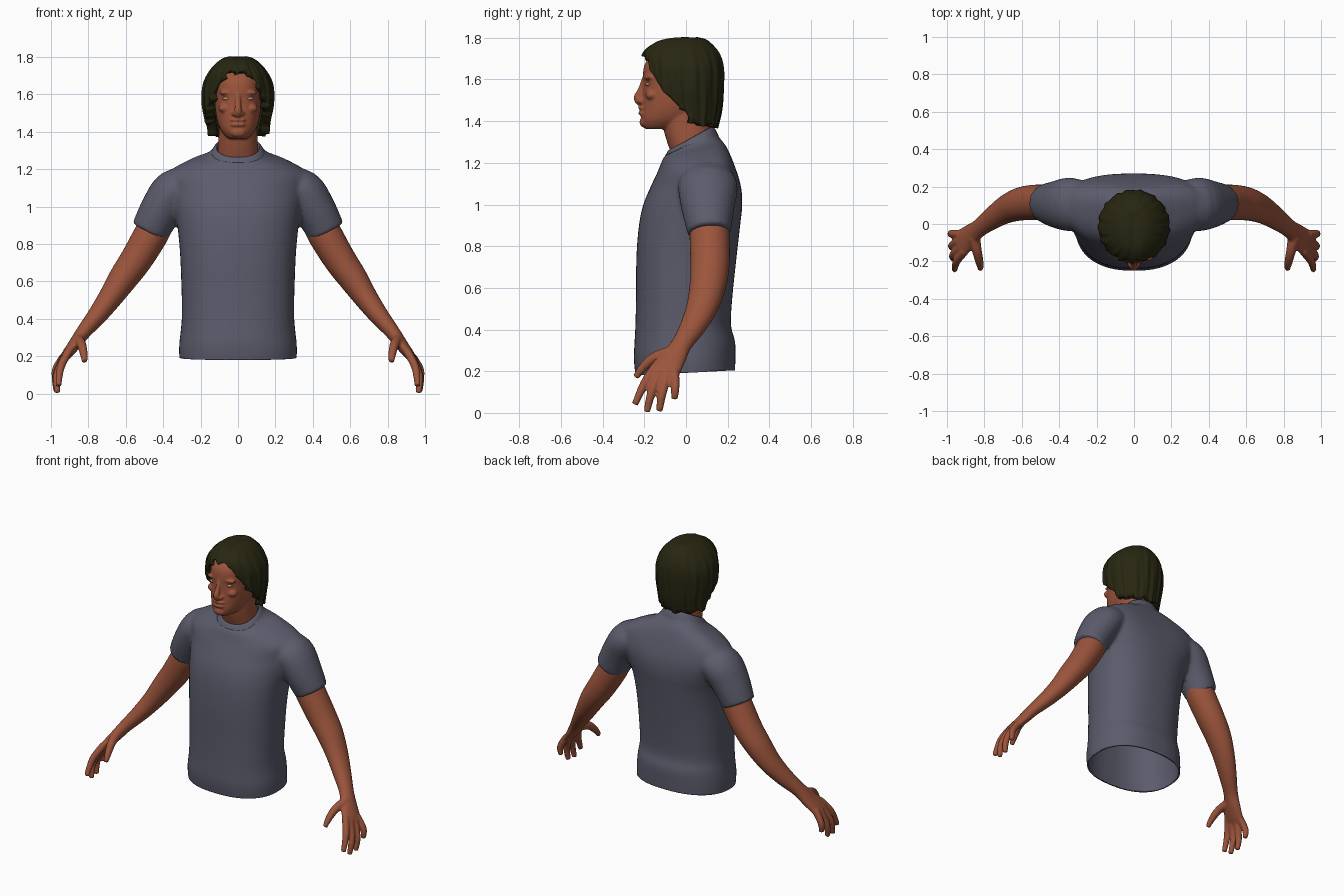
import bpy, bmesh, math
from mathutils import Vector, Matrix

if "Cube" in bpy.data.objects:
    bpy.data.objects.remove(bpy.data.objects["Cube"])


def material(name, rgb):
    m = bpy.data.materials.new(name)
    m.diffuse_color = (*rgb, 1)
    m.use_nodes = True
    m.node_tree.nodes["Principled BSDF"].inputs["Base Color"].default_value = m.diffuse_color
    return m


SKIN = material("skin", (0.33, 0.09, 0.045))
SHIRT = material("shirt_grey", (0.105, 0.105, 0.15))
HAIR = material("hair_dark", (0.021, 0.02, 0.006))
EYE = material("eye", (0.48, 0.22, 0.14))


def dense(rows, n=4):
    """Catmull-Rom refinement of a table of rows."""
    out = []
    for i in range(len(rows) - 1):
        a, b, c, d = (rows[max(0, min(len(rows) - 1, i + k))] for k in (-1, 0, 1, 2))
        for k in range(n):
            t = k / n
            out.append([q + 0.5 * t * (r - p + t * (2 * p - 5 * q + 4 * r - s + t * (3 * (q - r) + s - p)))
                        for p, q, r, s in zip(a, b, c, d)])
    return out + [list(rows[-1])]


def oval(z, a, yf, yb, bend=0, tilt=0, p=0.9, n=48):
    """Horizontal ring: half width, front y, back y, sides bent back, tilted."""
    ring = []
    for i in range(n):
        t = 2 * math.pi * i / n
        c, s = (math.copysign(abs(v) ** p, v) for v in (math.cos(t), math.sin(t)))
        ring.append(Vector((a * c, (yf + yb) / 2 + (yb - yf) / 2 * s + bend * c * c, z + tilt * s)))
    return ring


def loft(bm, rings, caps=True):
    vs = [[bm.verts.new(p) for p in r] for r in rings]
    n = len(vs[0])
    faces = [bm.faces.new((a[i], a[(i + 1) % n], b[(i + 1) % n], b[i]))
             for a, b in zip(vs, vs[1:]) for i in range(n)]
    if caps:
        faces += [bm.faces.new(vs[0][::-1]), bm.faces.new(vs[-1])]
    bmesh.ops.recalc_face_normals(bm, faces=faces)


def tube(bm, pts, n=20):
    """Limb through rows of x, y, z, radius along y, radius across."""
    rows = dense(pts, 4)
    cs = [Vector(r[:3]) for r in rows]
    rings = []
    for i, r in enumerate(rows):
        t = (cs[min(i + 1, len(cs) - 1)] - cs[max(i - 1, 0)]).normalized()
        u = (Vector((0, 1, 0)) - t * t.y).normalized()
        v = t.cross(u)
        rings.append([cs[i] + u * r[3] * math.cos(k * 2 * math.pi / n) + v * r[4] * math.sin(k * 2 * math.pi / n)
                      for k in range(n)])
    loft(bm, rings)


def ball(bm, loc, size):
    bmesh.ops.create_uvsphere(bm, u_segments=20, v_segments=12, radius=1,
                              matrix=Matrix.Translation(loc) @ Matrix.Diagonal((*size, 1)))


def make(name, bm, mat):
    me = bpy.data.meshes.new(name)
    bm.to_mesh(me)
    bm.free()
    me.materials.append(mat)
    for p in me.polygons:
        p.use_smooth = True
    ob = bpy.data.objects.new(name, me)
    bpy.context.collection.objects.link(ob)
    return ob


def fuse(ob, voxel, smooth):
    """Merge overlapping solids into one soft skin."""
    m = ob.modifiers.new("fuse", "REMESH")
    m.mode, m.voxel_size, m.use_smooth_shade = "VOXEL", voxel, True
    m = ob.modifiers.new("soften", "SMOOTH")
    m.factor, m.iterations = 0.5, smooth
    bpy.context.view_layer.objects.active = ob
    for name in ("fuse", "soften"):
        bpy.ops.object.modifier_apply(modifier=name)


# Shirt: torso and sleeves, then opened at hem and neck
bm = bmesh.new()
torso = [(0.15, .312, -.238, .234, 0, 0), (0.25, .315, -.25, .237, 0, 0), (0.34, .306, -.247, .236, 0, 0),
         (0.42, .30, -.243, .216, 0, 0), (0.55, .302, -.24, .222, 0, 0), (0.75, .31, -.238, .243, 0, 0),
         (0.9, .325, -.226, .26, .01, 0), (1.0, .345, -.205, .27, .03, 0), (1.09, .365, -.17, .262, .05, .005),
         (1.18, .37, -.135, .228, .05, .02), (1.245, .26, -.113, .195, .025, .03),
         (1.275, .165, -.1, .165, 0, .04), (1.31, .125, -.078, .132, 0, .052)]
loft(bm, [oval(*r, p=0.85) for r in dense(torso)])
for s in (1, -1):
    tube(bm, [(s * .24, .10, 1.12, .12, .09), (s * .34, .105, 1.085, .143, .115), (s * .41, .105, .985, .128, .112),
              (s * .472, .112, .865, .104, .103)], 28)
shirt = make("shirt", bm, SHIRT)
fuse(shirt, 0.012, 5)
bm = bmesh.new()
bm.from_mesh(shirt.data)
for co, no in (((0, 0, .192), (0, .053, -1)), ((0, .03, 1.296), (0, -.47, 1))):
    bmesh.ops.bisect_plane(bm, geom=bm.verts[:] + bm.edges[:] + bm.faces[:], plane_co=co,
                           plane_no=Vector(no).normalized(), clear_outer=True)
bm.to_mesh(shirt.data)
bm.free()
m = shirt.modifiers.new("cloth", "SOLIDIFY")
m.thickness, m.offset = 0.01, -1

# Collar band
bm = bmesh.new()
band = [(1.262, .162, -.108, .166, 0, .045), (1.295, .14, -.094, .149, 0, .05), (1.316, .123, -.083, .134, 0, .055),
        (1.314, .113, -.073, .122, 0, .055), (1.26, .106, -.066, .118, 0, .05)]
loft(bm, [oval(*r) for r in dense(band, 3)], caps=False)
make("collar", bm, SHIRT)

# Arms with hands, mirrored
bm = bmesh.new()
tube(bm, [(.41, .112, .96, .09, .09), (.465, .113, .85, .096, .092), (.545, .115, .715, .094, .086),
          (.615, .105, .615, .088, .078), (.685, .078, .51, .076, .064), (.755, .033, .415, .062, .052),
          (.825, -.02, .33, .05, .04), (.872, -.06, .265, .062, .034), (.915, -.097, .21, .074, .027),
          (.938, -.11, .18, .068, .02)], 28)
fingers = [[(.905, -.145, .225), (.948, -.2, .14), (.96, -.246, .04)],
           [(.925, -.125, .2), (.967, -.165, .1), (.966, -.188, .004)],
           [(.935, -.09, .19), (.973, -.115, .09), (.97, -.128, .008)],
           [(.93, -.055, .2), (.975, -.052, .125), (.975, -.055, .065)]]
for f in fingers:
    tube(bm, [(*p, r, r) for p, r in zip(f, (.023, .0215, .016))], 12)
tube(bm, [(.855, -.07, .29, .035, .03), (.838, -.15, .265, .027, .026), (.826, -.205, .22, .022, .022),
          (.82, -.242, .17, .015, .015)], 14)
arms = make("arms", bm, SKIN)
fuse(arms, 0.007, 5)
arms.modifiers.new("mirror", "MIRROR").use_mirror_merge = False

# Head and neck
bm = bmesh.new()
skull = [(1.362, .045, -.192, -.07), (1.376, .066, -.207, -.02), (1.41, .093, -.216, .05), (1.46, .112, -.212, .1),
         (1.52, .122, -.208, .13), (1.58, .126, -.205, .145), (1.62, .128, -.207, .15), (1.68, .124, -.195, .15),
         (1.74, .1, -.14, .12), (1.775, .05, -.07, .06)]
loft(bm, [oval(*r) for r in dense(skull)])
loft(bm, [oval(*r) for r in dense([(1.2, .115, -.055, .14), (1.33, .106, -.1, .125), (1.47, .1, -.13, .12)])])
tube(bm, [(0, -.2, 1.6, .014, .013), (0, -.217, 1.55, .014, .016), (0, -.23, 1.512, .022, .02),
          (0, -.218, 1.487, .018, .022)], 16)
for z, h in ((1.463, .011), (1.438, .012)):
    ball(bm, (0, -.211, z), (.042, .018, h))
ball(bm, (0, -.203, 1.395), (.04, .02, .025))
for s in (1, -1):
    ball(bm, (s * .021, -.215, 1.497), (.015, .017, .013))
    ball(bm, (s * .058, -.18, 1.609), (.045, .02, .013))
    ball(bm, (s * .07, -.165, 1.525), (.035, .03, .025))
fuse(make("head", bm, SKIN), 0.006, 4)

# Eyes
bm = bmesh.new()
for s in (1, -1):
    ball(bm, (s * .06, -.183, 1.577), (.024, .012, .009))
make("eyes", bm, EYE)

# Hair: a sheet falling from the crown to a hairline that depends on direction
outline = dense([(1.81, .004, -.004, .004), (1.797, .07, -.105, .085), (1.77, .113, -.165, .125),
                 (1.72, .157, -.207, .165), (1.65, .187, -.208, .182), (1.55, .19, -.2, .18),
                 (1.45, .172, -.172, .17), (1.36, .164, -.15, .148)], 8)
hairline = [(0, 1.712), (14, 1.738), (26, 1.70), (42, 1.62), (58, 1.545), (78, 1.475), (92, 1.44), (100, 1.385),
            (140, 1.378), (181, 1.372)]


def lookup(rows, key, sign=1):
    for a, b in zip(rows, rows[1:]):
        if sign * key <= sign * b[0]:
            t = (key - a[0]) / (b[0] - a[0])
            return [p + t * (q - p) for p, q in zip(a, b)]
    return list(rows[-1])


N, LEVELS = 144, 30
rings = []
for j in range(LEVELS + 1):
    t = max(j / LEVELS, 0.02)
    ring = []
    for i in range(N):
        ang = 2 * math.pi * i / N
        deg = math.degrees(min(ang, 2 * math.pi - ang))
        low = lookup(hairline, deg)[1] + (0.008 * math.sin(11 * ang) if deg > 90 else 0)
        z = 1.81 - (1.81 - low) * t ** 1.8
        _, a, yf, yb = lookup(outline, z, -1)
        lock = 1 + t * (0.022 * math.sin(17 * ang + 3 * t) + 0.014 * math.sin(29 * ang - 4 * t))
        x = a * math.sin(ang) * lock
        y = (yf + yb) / 2 - (yb - yf) / 2 * math.cos(ang) * lock
        part = 0.012 * math.exp(-(x / .025) ** 2) if y < 0.05 else 0
        ring.append(Vector((x, y, z - part * (1 - t))))
    rings.append(ring)
bm = bmesh.new()
loft(bm, rings, caps=False)
top = [e for e in bm.edges if e.is_boundary and all(v.co.z > 1.78 for v in e.verts)]
bmesh.ops.holes_fill(bm, edges=top, sides=0)
bmesh.ops.recalc_face_normals(bm, faces=bm.faces[:])
if sum(f.normal.dot(f.calc_center_median() - Vector((0, 0, 1.6))) for f in bm.faces) < 0:
    bmesh.ops.reverse_faces(bm, faces=bm.faces[:])
hair = make("hair", bm, HAIR)
m = hair.modifiers.new("thickness", "SOLIDIFY")
m.thickness, m.offset = 0.05, -1
